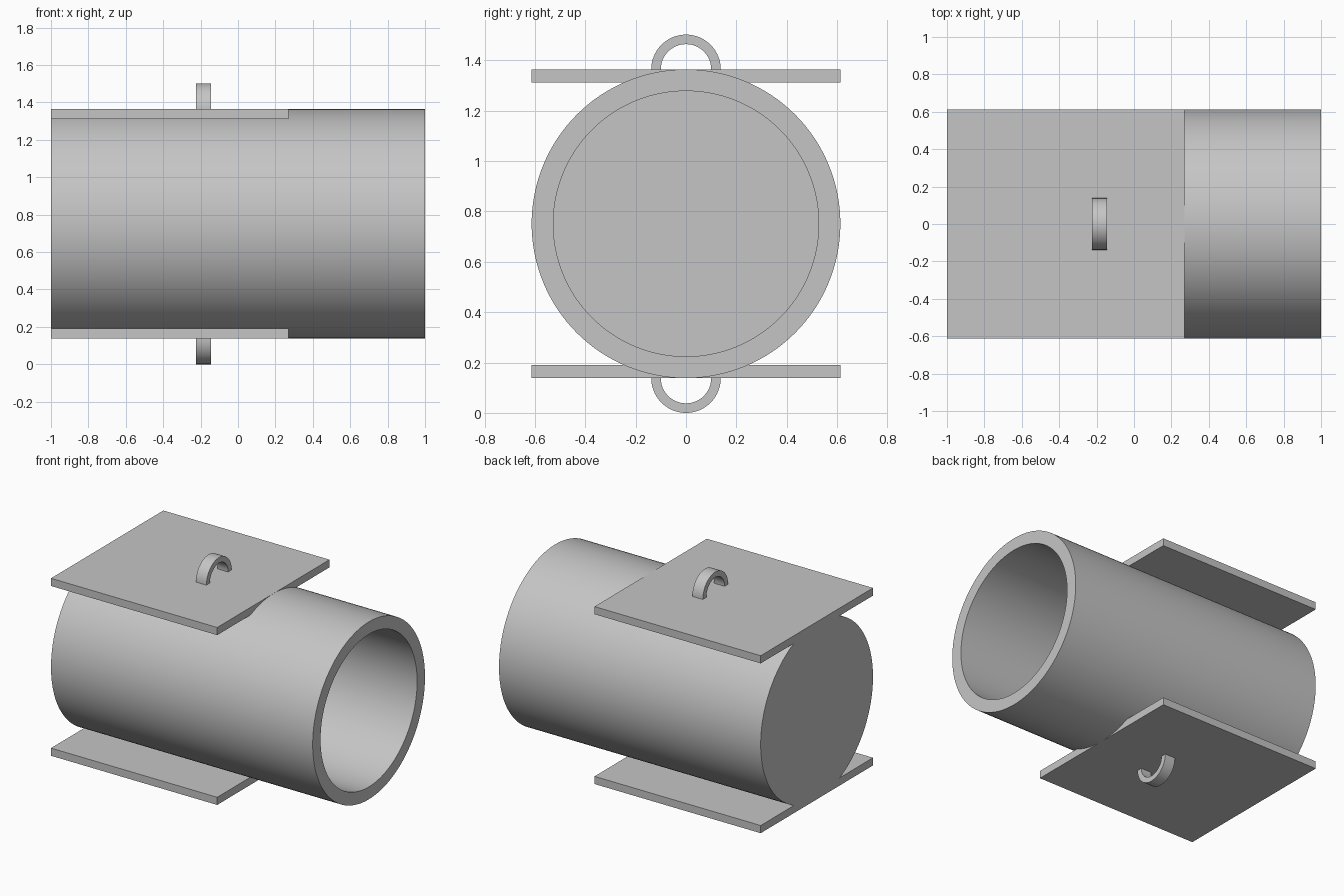
import bpy
import bmesh
from math import pi, radians
from mathutils import Vector

cube = bpy.data.objects.get("Cube")
if cube:
    bpy.data.objects.remove(cube, do_unlink=True)

AXIS_Z = 0.751        # height of the tube's axis
RADIUS = 0.613        # outer radius of the tube
BORE = 0.527          # inner radius of the tube
PLATE = 0.053         # plate thickness
FLOOR_X = -0.91       # inner face of the closed end

grey = bpy.data.materials.new("light_grey")
grey.use_nodes = True
colour = (0.56, 0.56, 0.56, 1)
grey.diffuse_color = colour
grey.node_tree.nodes["Principled BSDF"].inputs["Base Color"].default_value = colour


def finish(name, bm, smooth=False):
    """Turn a bmesh into a named, coloured object."""
    bmesh.ops.remove_doubles(bm, verts=bm.verts, dist=1e-5)
    bmesh.ops.recalc_face_normals(bm, faces=bm.faces)
    mesh = bpy.data.meshes.new(name)
    bm.to_mesh(mesh)
    bm.free()
    mesh.materials.append(grey)
    obj = bpy.data.objects.new(name, mesh)
    bpy.context.collection.objects.link(obj)
    if smooth:
        bpy.ops.object.select_all(action="DESELECT")
        obj.select_set(True)
        bpy.context.view_layer.objects.active = obj
        bpy.ops.object.shade_smooth_by_angle(angle=radians(30))
    return obj


def spin_profile(bm, points, centre, angle, steps, closed=False):
    """Sweep an (x, y) profile around a line parallel to x."""
    verts = [bm.verts.new((x, y, centre.z)) for x, y in points]
    edges = [bm.edges.new(pair) for pair in zip(verts, verts[1:])]
    if closed:
        edges.append(bm.edges.new((verts[-1], verts[0])))
    bmesh.ops.spin(bm, geom=verts + edges, cent=centre, axis=(1, 0, 0),
                   angle=angle, steps=steps)


# Tube: closed at the -x end, open at the +x end
bm = bmesh.new()
spin_profile(bm, [(-1, 0), (-1, RADIUS), (1, RADIUS), (1, BORE),
                  (FLOOR_X, BORE), (FLOOR_X, 0)],
             Vector((0, 0, AXIS_Z)), 2 * pi, 128)
finish("tube", bm, smooth=True)

# Plates tangent to the tube, each with a half-ring handle
for side, sign in (("top", 1), ("bottom", -1)):
    outer_z = AXIS_Z + sign * RADIUS

    bm = bmesh.new()
    bmesh.ops.create_cube(bm, size=1)
    bmesh.ops.scale(bm, vec=(1.27, 2 * RADIUS, PLATE), verts=bm.verts)
    bmesh.ops.translate(bm, vec=(-0.365, 0, outer_z - sign * PLATE / 2),
                        verts=bm.verts)
    finish(side + "_plate", bm)

    bm = bmesh.new()
    spin_profile(bm, [(-0.225, 0.138), (-0.145, 0.138),
                      (-0.145, 0.1), (-0.225, 0.1)],
                 Vector((0, 0, outer_z)), sign * pi, 32, closed=True)
    bmesh.ops.holes_fill(bm, edges=[e for e in bm.edges if e.is_boundary], sides=4)
    finish(side + "_handle", bm, smooth=True)
